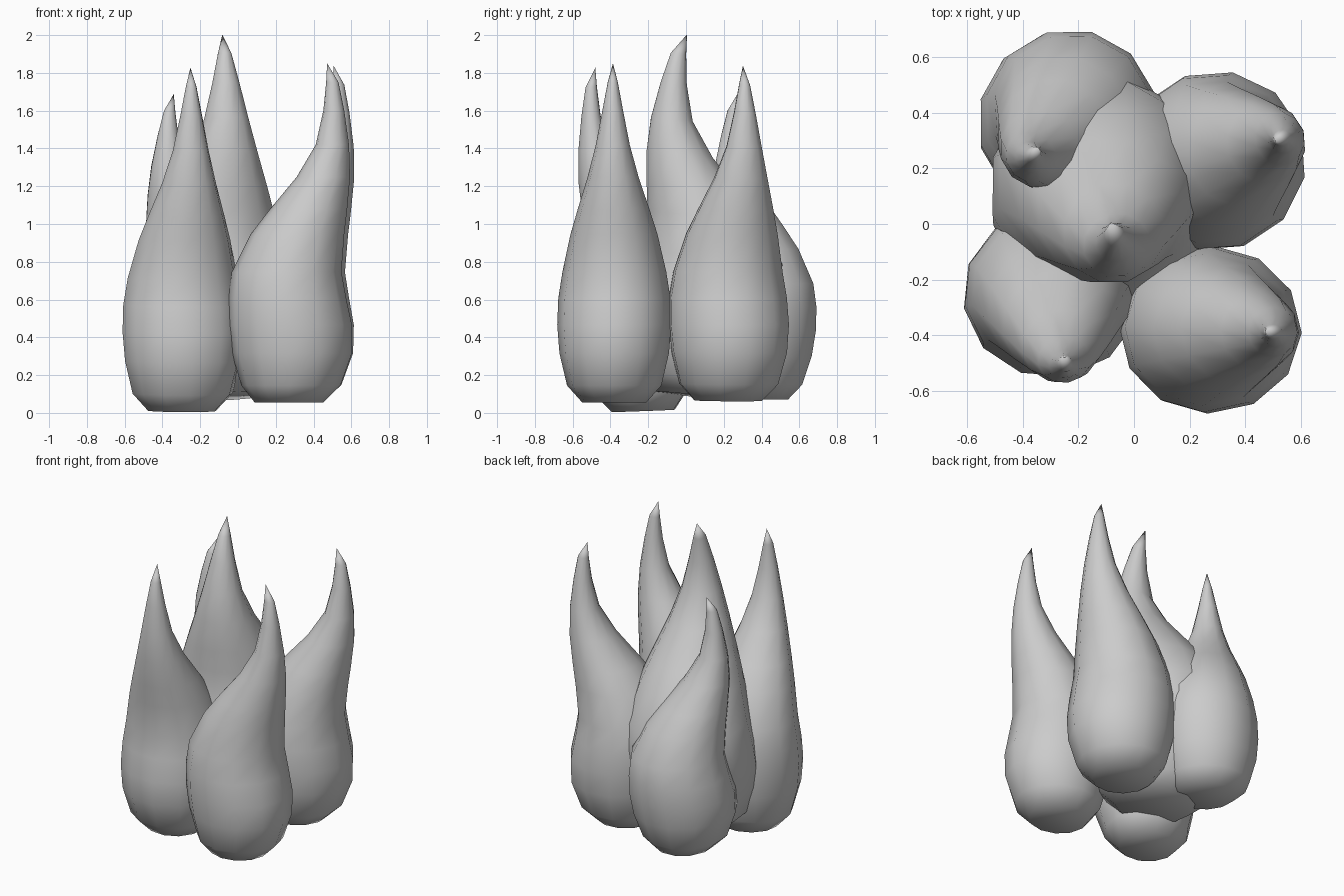
import bpy, bmesh, math
from mathutils import Matrix, Vector

cube = bpy.data.objects.get("Cube")
if cube:
    bpy.data.objects.remove(cube, do_unlink=True)

# Plain grey surface
grey = bpy.data.materials.new("plain_grey")
grey.use_nodes = True
COLOR = (0.6, 0.6, 0.6, 1)
grey.diffuse_color = COLOR
grey.node_tree.nodes["Principled BSDF"].inputs["Base Color"].default_value = COLOR

SIDES = 12
# Flame profile: height, inner edge, outer edge (along the bend), half width across
PROFILE = [
    (0.01, -0.19, 0.17, 0.17),
    (0.10, -0.26, 0.26, 0.25),
    (0.27, -0.31, 0.32, 0.29),
    (0.42, -0.33, 0.32, 0.302),
    (0.56, -0.33, 0.29, 0.297),
    (0.70, -0.31, 0.265, 0.275),
    (0.90, -0.21, 0.28, 0.23),
    (1.03, -0.11, 0.295, 0.19),
    (1.20, 0.03, 0.31, 0.135),
    (1.37, 0.13, 0.305, 0.09),
    (1.55, 0.17, 0.28, 0.055),
    (1.70, 0.185, 0.25, 0.027),
]
TIP = (0.19, 0, 1.80)


def flame(name, base, angle, tilt, depth, width, height):
    """Bent teardrop; angle is the bend direction, tilt leans it that way."""
    bm = bmesh.new()
    rings = []
    for z, inner, outer, half in PROFILE:
        mid, reach = (inner + outer) / 2, (outer - inner) / 2
        ring = []
        for i in range(SIDES):
            a = math.tau * i / SIDES
            ring.append(bm.verts.new((mid + reach * math.cos(a), half * math.sin(a), z)))
        rings.append(ring)
    for low, high in zip(rings, rings[1:]):
        for i in range(SIDES):
            j = (i + 1) % SIDES
            bm.faces.new((low[i], low[j], high[j], high[i]))
    tip = bm.verts.new(TIP)
    for i in range(SIDES):
        bm.faces.new((rings[-1][i], rings[-1][(i + 1) % SIDES], tip))
    bm.faces.new(rings[0][::-1])
    for f in bm.faces:
        f.smooth = True
    bm.transform(Matrix.Translation(Vector(base))
                 @ Matrix.Rotation(math.radians(angle), 4, "Z")
                 @ Matrix.Rotation(math.radians(tilt), 4, "Y")
                 @ Matrix.Diagonal((depth, width, height, 1)))
    mesh = bpy.data.meshes.new(name)
    bm.to_mesh(mesh)
    bm.free()
    mesh.materials.append(grey)
    obj = bpy.data.objects.new(name, mesh)
    bpy.context.collection.objects.link(obj)
    return obj


# Four outer flames around a taller, fatter middle one
flame("front_right_flame", (-0.295, -0.235, 0.0), -80, 2.2, 0.94, 1.07, 1.02)
flame("front_left_flame", (0.28, -0.38, 0.045), -2, 0, 1.01, 1, 1.003)
flame("back_left_flame", (0.285, 0.225, 0.055), 19, 1.3, 1.02, 1.07, 0.993)
flame("back_right_flame", (-0.255, 0.36, 0.07), 226, -2.4, 1, 1.05, 0.895)
flame("middle_flame", (-0.095, 0.05, 0.08), -75, -6, 1.3, 1.36, 1.06)
